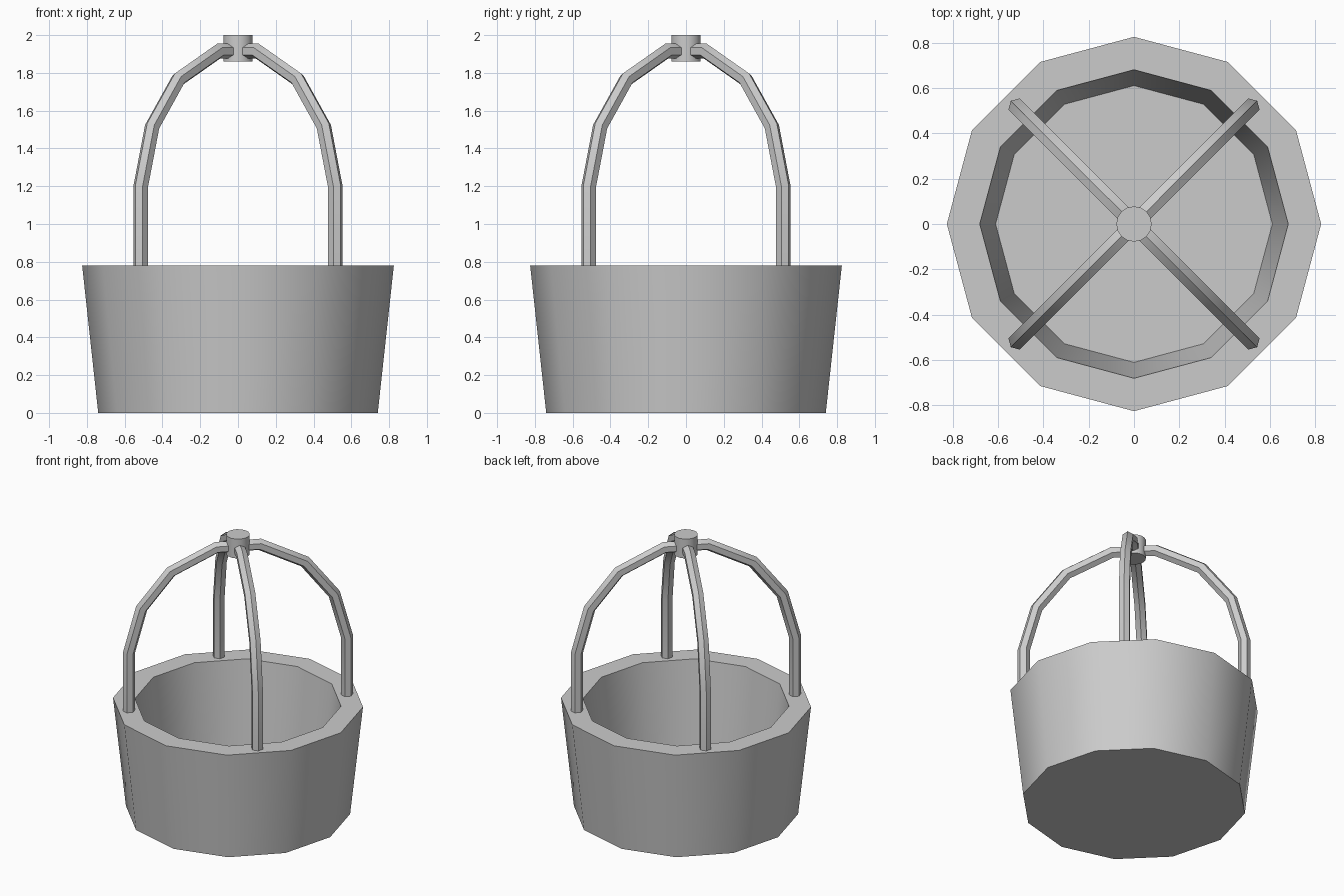
import bpy, bmesh
from math import sin, cos, pi, radians
from mathutils import Vector, Matrix

if "Cube" in bpy.data.objects:
    bpy.data.objects.remove(bpy.data.objects["Cube"])


def ring(bm, n, r, z):
    return [bm.verts.new((r * cos(2 * pi * i / n), r * sin(2 * pi * i / n), z)) for i in range(n)]


def skin(bm, rings):
    # Bridge consecutive rings and cap both ends
    n = len(rings[0])
    for a, b in zip(rings, rings[1:]):
        for i in range(n):
            j = (i + 1) % n
            bm.faces.new((a[i], a[j], b[j], b[i]))
    bm.faces.new(rings[0][::-1])
    bm.faces.new(rings[-1])


def finish(bm, name):
    bmesh.ops.recalc_face_normals(bm, faces=bm.faces)
    mesh = bpy.data.meshes.new(name)
    bm.to_mesh(mesh)
    bm.free()
    obj = bpy.data.objects.new(name, mesh)
    bpy.context.collection.objects.link(obj)
    bpy.ops.object.select_all(action='DESELECT')
    obj.select_set(True)
    bpy.context.view_layer.objects.active = obj
    bpy.ops.object.shade_smooth_by_angle(angle=radians(35))
    return obj


def lathe(name, n, profile):
    bm = bmesh.new()
    skin(bm, [ring(bm, n, r, z) for r, z in profile])
    return finish(bm, name)


# Twelve-sided bucket with thick walls and floor
lathe("bucket", 12, [(0.74, 0), (0.825, 0.78), (0.68, 0.78), (0.61, 0.14)])

# Hub joining the handle ribs
lathe("hub", 16, [(0.078, 1.86), (0.078, 2.0)])

# Four hexagonal ribs, mitred at each bend, on the diagonals
path = [Vector((r, 0, z)) for r, z in
        [(0.728, 0.72), (0.728, 1.2), (0.643, 1.515), (0.447, 1.765), (0.145, 1.915), (0.05, 1.915)]]
for k in range(4):
    bm = bmesh.new()
    rings = []
    for i, p in enumerate(path):
        t_in = (p - path[max(i - 1, 0)]).normalized()
        t_out = (path[min(i + 1, len(path) - 1)] - p).normalized()
        tangent = (t_in + t_out).normalized()
        miter = max(tangent.dot(t_in), tangent.dot(t_out))
        out = Vector((tangent.z, 0, -tangent.x)) / miter
        side = Vector((0, 1, 0))
        rings.append([bm.verts.new(p + 0.04 * (out * cos(a * pi / 3) + side * sin(a * pi / 3)))
                      for a in range(6)])
    skin(bm, rings)
    bm.transform(Matrix.Rotation(pi / 4 + k * pi / 2, 4, 'Z'))
    finish(bm, f"handle_rib_{k + 1}")
